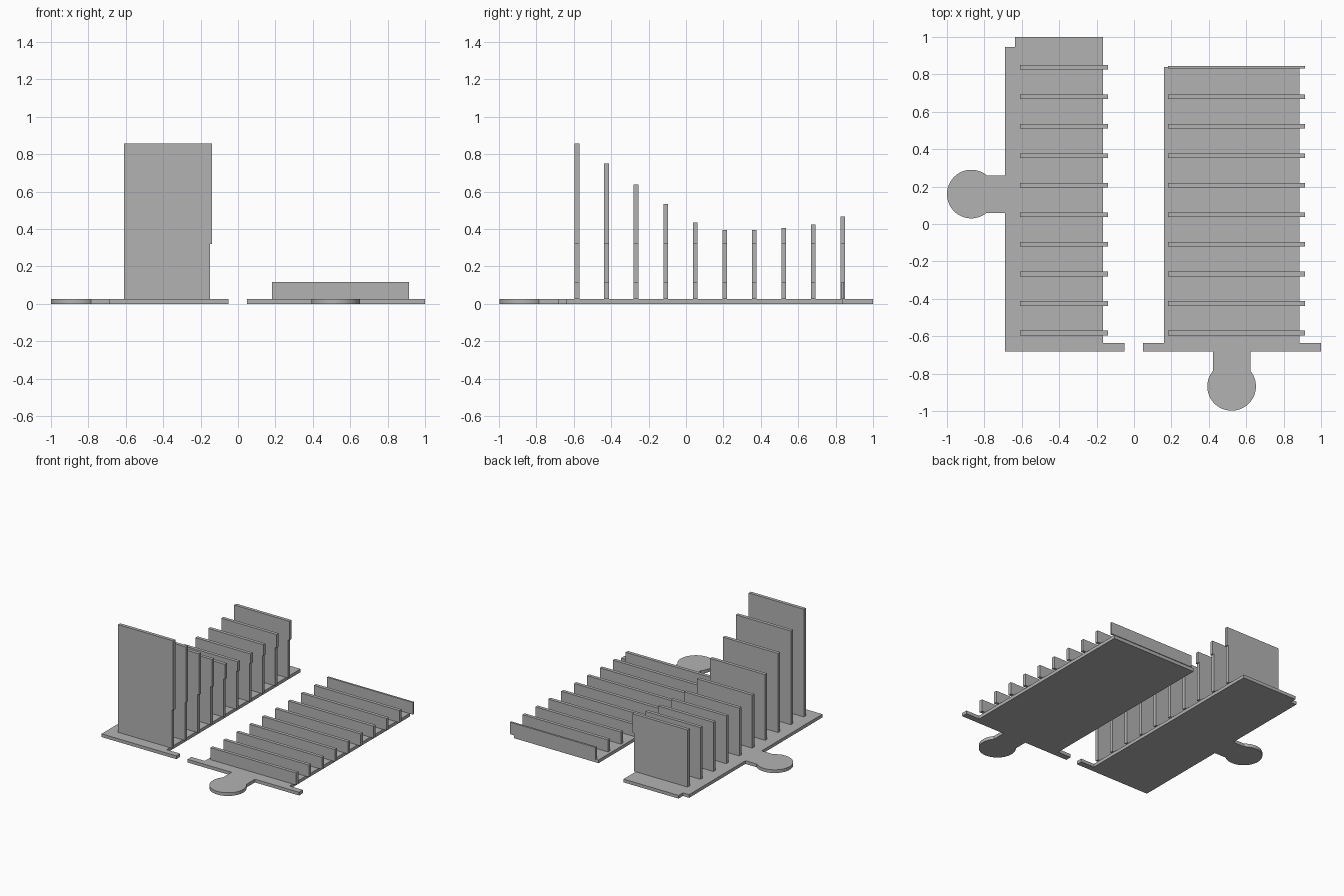
import bpy
import bmesh
from math import cos, sin, pi, asin

cube = bpy.data.objects.get("Cube")
if cube:
    bpy.data.objects.remove(cube, do_unlink=True)

grey = bpy.data.materials.new("plain grey")
grey.use_nodes = True
grey.diffuse_color = (0.45, 0.45, 0.45, 1)
grey.node_tree.nodes["Principled BSDF"].inputs["Base Color"].default_value = (0.45, 0.45, 0.45, 1)

PLATE = 0.025      # plate thickness
RADIUS = 0.13      # round tab radius
NECK = 0.1         # half width of the tab neck
FIRST, STEP = -0.582, 0.1578   # fin spacing along y


def extrude(name, outline, offset):
    """Extrude a closed 3D outline into a solid with flat faces."""
    bm = bmesh.new()
    face = bm.faces.new([bm.verts.new(p) for p in outline])
    ext = bmesh.ops.extrude_face_region(bm, geom=[face])
    verts = [g for g in ext["geom"] if isinstance(g, bmesh.types.BMVert)]
    bmesh.ops.translate(bm, verts=verts, vec=offset)
    bmesh.ops.recalc_face_normals(bm, faces=bm.faces)
    mesh = bpy.data.meshes.new(name)
    bm.to_mesh(mesh)
    bm.free()
    mesh.materials.append(grey)
    obj = bpy.data.objects.new(name, mesh)
    bpy.context.collection.objects.link(obj)
    return obj


def plate(name, outline):
    return extrude(name, [(x, y, 0) for x, y in outline], (0, 0, PLATE))


def fin(name, profile, y, thickness):
    return extrude(name, [(x, y - thickness / 2, z) for x, z in profile], (0, thickness, 0))


def round_tab(cx, cy, direction, root, steps=64):
    """Neck and disc outline; direction is the angle from the disc to the plate."""
    gap = asin(NECK / RADIUS)
    arc = [(RADIUS * cos(a), RADIUS * sin(a))
           for a in (gap + (2 * pi - 2 * gap) * i / steps for i in range(steps + 1))]
    points = [(root, NECK)] + arc + [(root, -NECK)]
    c, s = cos(direction), sin(direction)
    return [(cx + u * c - v * s, cy + u * s + v * c) for u, v in points]


# Base plates, each with a foot strip and a round tab
plate("right_plate",
      [(-0.69, -0.682), (-0.05, -0.682), (-0.05, -0.635), (-0.165, -0.635),
       (-0.165, 1), (-0.637, 1), (-0.637, 0.947), (-0.69, 0.947)]
      + round_tab(-0.87, 0.16, 0, 0.18))
plate("left_plate",
      [(1, -0.682), (1, -0.635), (0.885, -0.635), (0.885, 0.84), (0.16, 0.84),
       (0.16, -0.635), (0.047, -0.635), (0.047, -0.682)]
      + round_tab(0.522, -0.868, pi / 2, 0.186))

# Tall fins with a small step on the inner edge
heights = [0.858, 0.75, 0.637, 0.533, 0.435, 0.395, 0.395, 0.406, 0.425, 0.467]
for i, top in enumerate(heights):
    fin(f"tall_fin_{i + 1}",
        [(-0.61, PLATE), (-0.149, PLATE), (-0.149, 0.32), (-0.138, 0.32),
         (-0.138, top), (-0.61, top)],
        FIRST + STEP * i, 0.026)

# Low fins overhanging the outer edge; the rear one is thinner
for i in range(len(heights)):
    last = i == len(heights) - 1
    fin(f"low_fin_{i + 1}",
        [(0.182, PLATE), (0.914, PLATE), (0.914, 0.118), (0.182, 0.118)],
        FIRST + STEP * i, 0.015 if last else 0.026)
